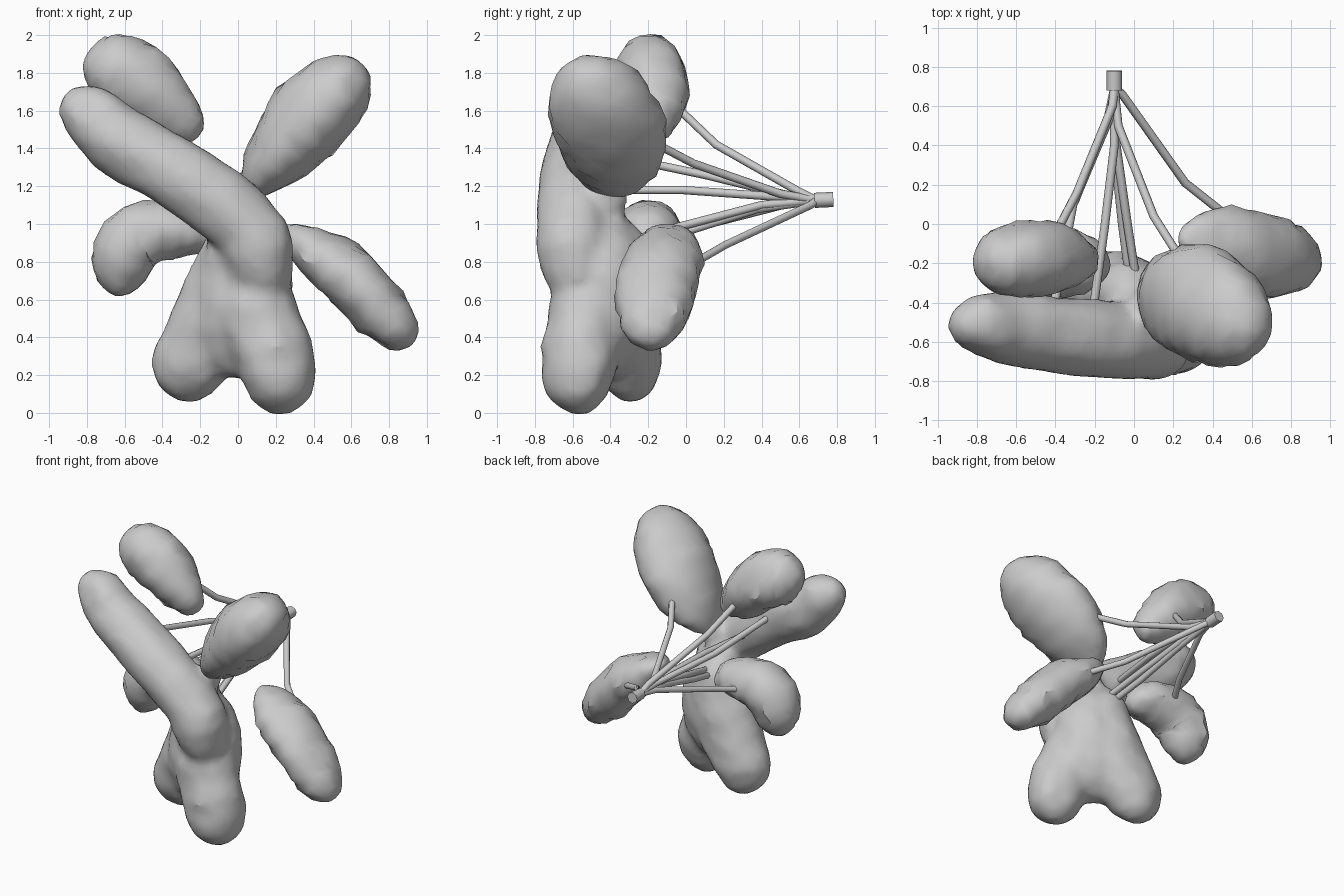
import bpy, bmesh, math
from mathutils import Vector, noise

if "Cube" in bpy.data.objects:
    bpy.data.objects.remove(bpy.data.objects["Cube"])

def catmull(pts, t):
    # smooth interpolation through rows of (x, y, z, ra, rb)
    n = len(pts) - 1
    i = min(int(t * n), n - 1)
    f = t * n - i
    p1, p2 = pts[i], pts[i + 1]
    p0 = pts[i - 1] if i > 0 else [2 * a - b for a, b in zip(p1, p2)]
    p3 = pts[i + 2] if i + 2 <= n else [2 * b - a for a, b in zip(p1, p2)]
    return [0.5 * (2 * b + (c - a) * f + (2 * a - 5 * b + 4 * c - d) * f * f
                   + (3 * b - a - 3 * c + d) * f ** 3)
            for a, b, c, d in zip(p0, p1, p2, p3)]

def activate(ob):
    bpy.ops.object.select_all(action='DESELECT')
    ob.select_set(True)
    bpy.context.view_layer.objects.active = ob

def fruit(name, pts, seed, power=3.4, rings=18, segs=18):
    # lumpy sausage: elliptical rings along a spine, rounded at both ends
    bm = bmesh.new()
    rows = []
    for j in range(rings + 1):
        t = 0.5 - 0.5 * math.cos(math.pi * j / rings)
        c = catmull(pts, t)
        e = 0.01
        tan = (Vector(catmull(pts, min(1, t + e))[:3])
               - Vector(catmull(pts, max(0, t - e))[:3])).normalized()
        y = Vector((0, 1, 0))
        vb = (y - tan * y.dot(tan)).normalized()
        va = tan.cross(vb)
        k = max(0, 1 - abs(2 * t - 1) ** power) ** 0.5
        if j in (0, rings):
            rows.append([bm.verts.new(c[:3])])
            continue
        row = []
        for i in range(segs):
            a = 2 * math.pi * (i + 0.5 * (j % 2)) / segs
            p = Vector(c[:3]) + (va * math.cos(a) * c[3] + vb * math.sin(a) * c[4]) * k
            d = (p - Vector(c[:3])).normalized()
            s = Vector((seed * 7.3, 0, 0))
            p += d * (0.02 * noise.noise(p * 5 + s) + 0.018 * noise.noise(p * 13 + s))
            row.append(bm.verts.new(p))
        rows.append(row)
    for r0, r1 in zip(rows, rows[1:]):
        for i in range(segs):
            n = (i + 1) % segs
            if len(r0) == 1:
                bm.faces.new((r0[0], r1[i], r1[n]))
            elif len(r1) == 1:
                bm.faces.new((r0[i], r1[0], r0[n]))
            else:
                bm.faces.new((r0[i], r1[i], r1[n], r0[n]))
    bmesh.ops.recalc_face_normals(bm, faces=bm.faces)
    me = bpy.data.meshes.new(name)
    bm.to_mesh(me)
    bm.free()
    ob = bpy.data.objects.new(name, me)
    bpy.context.collection.objects.link(ob)
    activate(ob)
    bpy.ops.object.shade_smooth_by_angle(angle=math.radians(35))
    return ob

def stem(name, pts, r=0.022):
    cu = bpy.data.curves.new(name, 'CURVE')
    cu.dimensions = '3D'
    cu.bevel_depth = r
    cu.bevel_resolution = 2
    cu.use_fill_caps = True
    sp = cu.splines.new('POLY')
    sp.points.add(len(pts) - 1)
    for p, co in zip(sp.points, pts):
        p.co = (*co, 1)
    ob = bpy.data.objects.new(name, cu)
    bpy.context.collection.objects.link(ob)

# separate fruits: spine points with in-plane and depth radii
fruits = {
    "upper_left_fruit": [(-0.81, -0.20, 1.88, .17, .16), (-0.55, -0.18, 1.77, .20, .19),
                         (-0.21, -0.17, 1.46, .15, .16)],
    "upper_right_fruit": [(0.03, -0.36, 1.15, .10, .19), (0.33, -0.40, 1.50, .215, .30),
                          (0.64, -0.57, 1.85, .20, .23)],
    "left_fruit": [(-0.12, -0.21, 0.92, .12, .15), (-0.35, -0.20, 0.96, .15, .18),
                   (-0.57, -0.20, 0.90, .18, .19), (-0.65, -0.21, 0.62, .17, .17)],
    "right_fruit": [(0.23, -0.07, 0.98, .11, .17), (0.59, -0.14, 0.71, .16, .22),
                    (0.92, -0.21, 0.36, .15, .18)],
}
for n, (name, pts) in enumerate(fruits.items()):
    fruit(name, pts, n + 1, 3.8 if n == 1 else 3.4)

# front cluster: long fruit and two lower fruits grown together
cluster = [
    [(-0.92, -0.50, 1.69, .23, .20), (-0.62, -0.53, 1.44, .20, .205),
     (-0.26, -0.58, 1.22, .19, .20), (0.03, -0.59, 1.0, .195, .20),
     (0.12, -0.59, 0.80, .195, .20), (0.14, -0.52, 0.54, .17, .17)],
    [(0.06, -0.45, 0.95, .18, .17), (0.10, -0.52, 0.55, .22, .20),
     (0.21, -0.57, 0.25, .21, .20), (0.24, -0.57, -0.01, .19, .19)],
    [(-0.02, -0.36, 1.04, .18, .18), (-0.05, -0.35, 0.64, .24, .21),
     (-0.24, -0.31, 0.28, .21, .19), (-0.33, -0.28, 0.07, .17, .15)],
    [(0.02, -0.44, 1.05, .20, .20), (0.03, -0.42, 0.6, .27, .23),
     (-0.02, -0.43, 0.18, .20, .16)],
    # small bridge to the upper right fruit
    [(0.0, -0.45, 1.0, .08, .12), (0.06, -0.42, 1.15, .06, .1), (0.14, -0.4, 1.3, .07, .1)],
]
parts = [fruit("front_cluster", p, n + 11, 4.5 if n == 0 else 3.4)
         for n, p in enumerate(cluster)]
activate(parts[0])
for p in parts:
    p.select_set(True)
bpy.ops.object.join()
rm = parts[0].modifiers.new("merge", 'REMESH')
rm.mode = 'VOXEL'
rm.voxel_size = 0.035
rm.use_smooth_shade = True
sm = parts[0].modifiers.new("soften", 'SMOOTH')
sm.iterations = 3

# main stalk and the branch stems running from it into each fruit
stem("main_stalk", [(-0.10, 0.78, 1.13), (-0.10, 0.68, 1.125)], 0.04)
top = (-0.10, 0.69, 1.125)
stem("upper_left_stem", [top, (-0.11, 0.60, 1.17), (-0.29, 0.16, 1.42), (-0.40, -0.05, 1.62)])
stem("right_stem", [top, (-0.06, 0.66, 1.10), (0.26, 0.21, 0.89), (0.50, 0.02, 0.78)])
stem("upper_right_stem", [top, (-0.08, 0.50, 1.16), (0.10, 0.04, 1.32), (0.22, -0.15, 1.42)])
stem("left_stem", [top, (-0.13, 0.55, 1.11), (-0.30, 0.12, 1.00), (-0.40, -0.05, 0.96)])
stem("long_fruit_stem", [top, (-0.12, 0.55, 1.15), (-0.31, 0.10, 1.26), (-0.40, -0.38, 1.36)])
stem("front_stem", [top, (-0.10, 0.40, 1.15), (-0.15, -0.02, 1.18), (-0.21, -0.45, 1.18)])
stem("lower_front_stem", [top, (-0.09, 0.40, 1.10), (-0.03, -0.02, 0.99), (0.03, -0.40, 0.88)])
stem("lower_back_stem", [top, (-0.10, 0.38, 1.08), (-0.06, 0.0, 0.96), (-0.02, -0.30, 0.88)])
